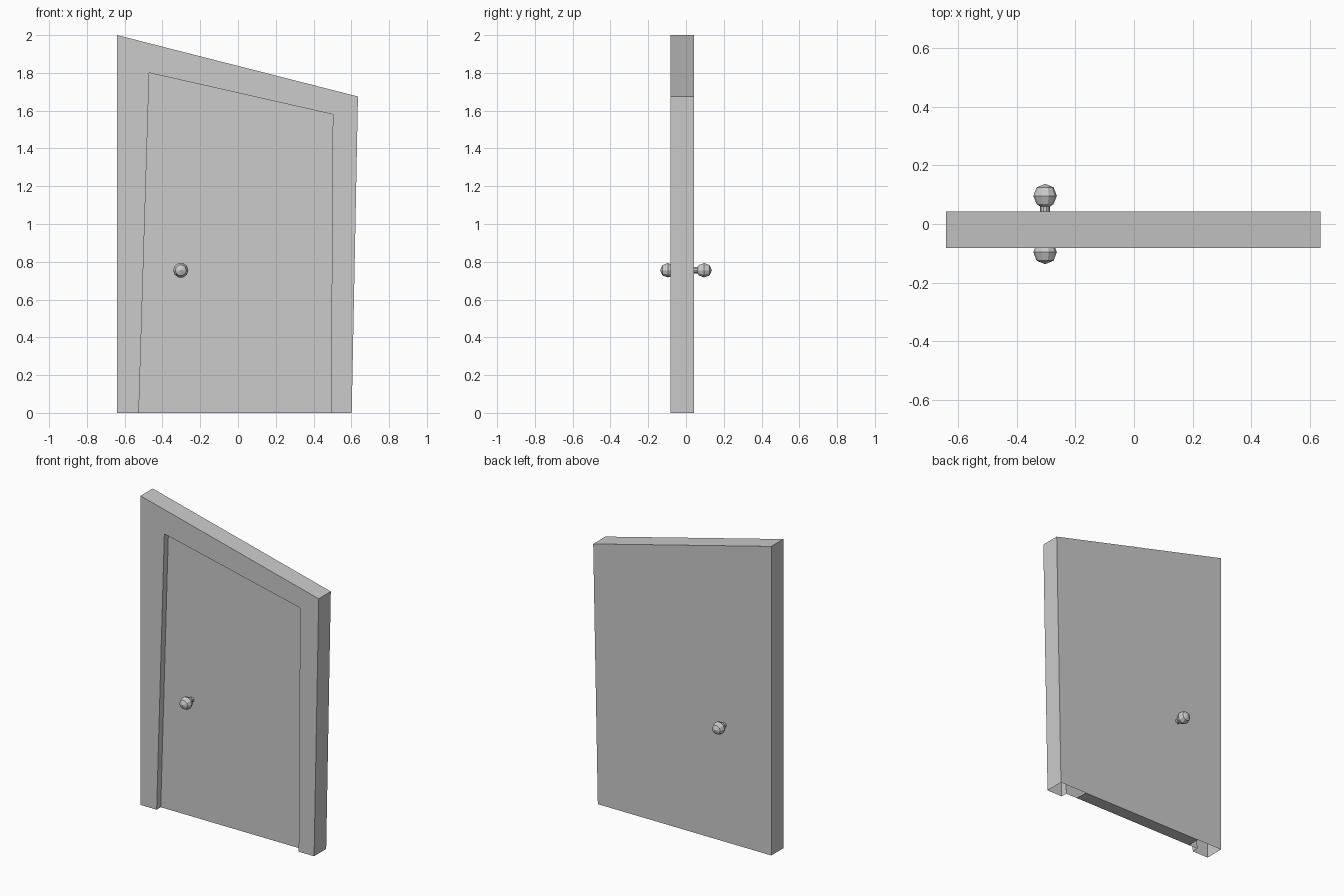
import bpy, bmesh, math

if "Cube" in bpy.data.objects:
    bpy.data.objects.remove(bpy.data.objects["Cube"])

Y_FRONT, Y_DOOR, Y_BACK = -0.082, -0.04, 0.042
# outlines as (x, z): bottom left, top left, top right, bottom right
OUTER = [(-0.64, 0), (-0.64, 2.0), (0.635, 1.675), (0.602, 0)]
INNER = [(-0.525, 0), (-0.47, 1.8), (0.502, 1.58), (0.492, 0)]


def finish(bm, name):
    bmesh.ops.remove_doubles(bm, verts=bm.verts, dist=1e-5)
    bmesh.ops.recalc_face_normals(bm, faces=bm.faces)
    mesh = bpy.data.meshes.new(name)
    bm.to_mesh(mesh)
    bm.free()
    obj = bpy.data.objects.new(name, mesh)
    bpy.context.collection.objects.link(obj)
    return obj


def loop(bm, outline, y):
    return [bm.verts.new((x, y, z)) for x, z in outline]


def bridge(bm, a, b):
    for i in range(len(a) - 1):
        bm.faces.new((a[i], a[i + 1], b[i + 1], b[i]))


# crooked frame and recessed door: one shell, open under the jambs
bm = bmesh.new()
back = loop(bm, OUTER, Y_BACK)
front = loop(bm, OUTER, Y_FRONT)
lip = loop(bm, INNER, Y_FRONT)
panel = loop(bm, INNER, Y_DOOR)
bm.faces.new(back)
bridge(bm, back, front)
bridge(bm, front, lip)
bridge(bm, lip, panel)
bm.faces.new(panel)
finish(bm, "door_and_frame")

# underside of the door
bm = bmesh.new()
bm.faces.new([bm.verts.new((x, y, 0)) for x, y in
              [(-0.46, Y_DOOR), (-0.46, Y_BACK), (0.41, Y_BACK), (0.41, Y_DOOR)]])
finish(bm, "door_underside")


# ten-sided turned knobs on both faces of the door
def knob(name, side, start):
    profile = [(0.017, start), (0.017, 0.06), (0.029, 0.068), (0.04, 0.096),
               (0.029, 0.125), (0.0, 0.137)]
    bm = bmesh.new()
    verts = [bm.verts.new((-0.303 + r, side * y, 0.755)) for r, y in profile]
    edges = [bm.edges.new(pair) for pair in zip(verts, verts[1:])]
    bmesh.ops.spin(bm, geom=verts + edges, cent=(-0.303, 0, 0.755), axis=(0, 1, 0),
                   angle=math.tau, steps=10)
    finish(bm, name)


knob("back_knob", 1, Y_BACK)
knob("front_knob", -1, -Y_DOOR)
